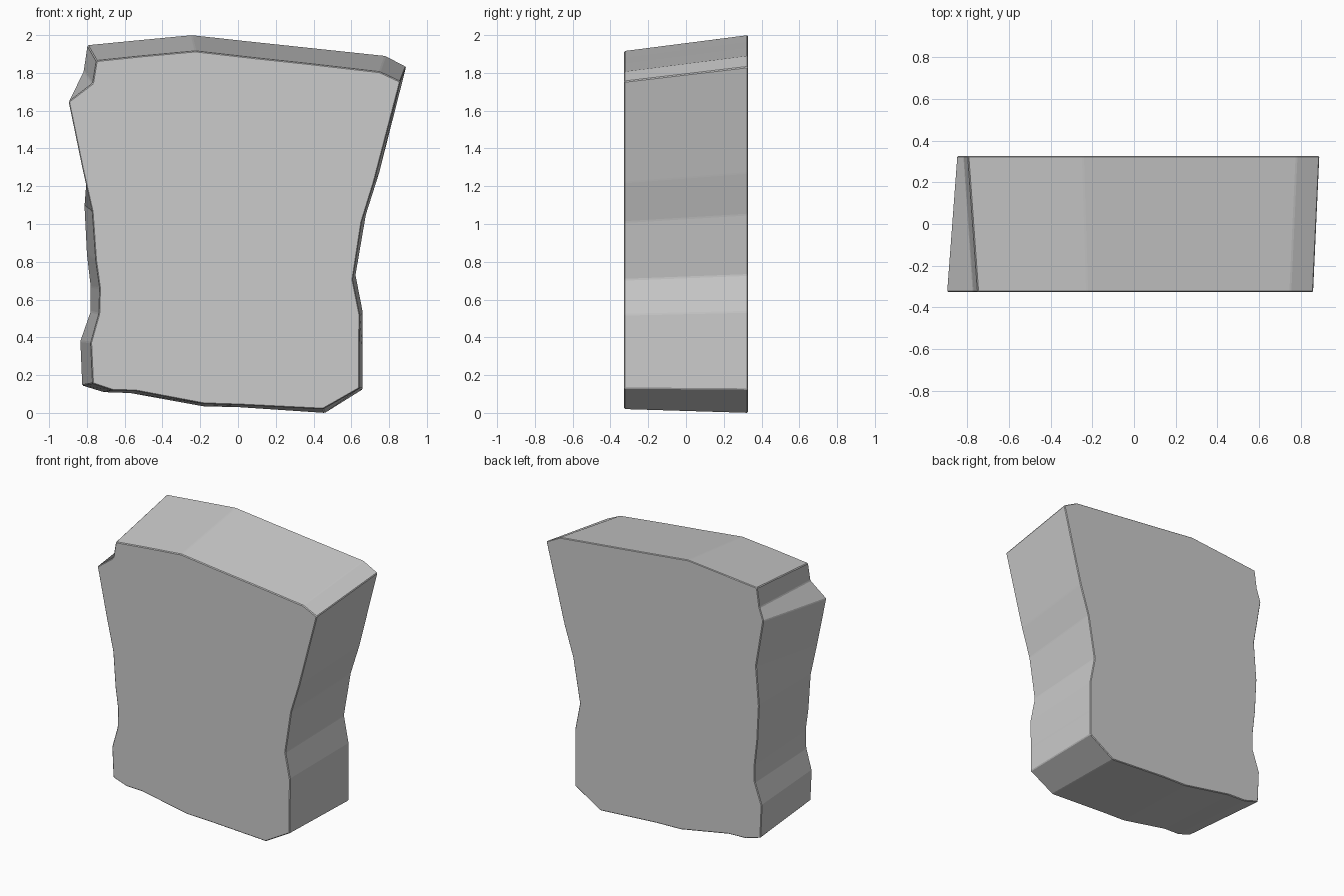
import bpy, bmesh

HALF_DEPTH = 0.327

# Stone outline, clockwise from upper left: (front x, front z, back x, back z)
OUTLINE = [
    # top
    (-.75, 1.865, -.797, 1.947), (-.51, 1.89, -.54, 1.972), (-.225, 1.916, -.245, 2.0),
    (.09, 1.88, .093, 1.963), (.37, 1.85, .375, 1.933), (.75, 1.806, .78, 1.89),
    # right side
    (.86, 1.755, .89, 1.832), (.72, 1.22, .747, 1.27), (.655, 1.01, .677, 1.05),
    (.608, .705, .622, .73), (.645, .52, .66, .535), (.643, .31, .66, .31),
    (.643, .13, .66, .125),
    # bottom
    (.45, .02, .46, .0), (.01, .042, .01, .03), (-.18, .048, -.185, .035),
    (-.54, .116, -.57, .105), (-.665, .12, -.71, .11), (-.77, .155, -.825, .145),
    # left side and notch
    (-.78, .373, -.835, .38), (-.737, .525, -.78, .537), (-.733, .66, -.78, .667),
    (-.754, .81, -.80, .84), (-.772, 1.065, -.813, 1.095), (-.825, 1.30, -.79, 1.38),
    (-.897, 1.648, -.848, 1.72), (-.77, 1.745, -.817, 1.81),
]

# Loft the front outline to the back outline
bm = bmesh.new()
front = [bm.verts.new((a, -HALF_DEPTH, b)) for a, b, _, _ in OUTLINE]
back = [bm.verts.new((c, HALF_DEPTH, d)) for _, _, c, d in OUTLINE]
bm.faces.new(front)
bm.faces.new(back[::-1])
for i in range(len(OUTLINE)):
    j = (i + 1) % len(OUTLINE)
    bm.faces.new((front[i], back[i], back[j], front[j]))
bmesh.ops.recalc_face_normals(bm, faces=bm.faces)

mesh = bpy.data.meshes.new("stone_block")
bm.to_mesh(mesh)
bm.free()
stone = bpy.data.objects.new("stone_block", mesh)
bpy.context.collection.objects.link(stone)

# Narrow chamfer on every edge
bevel = stone.modifiers.new("chamfer", 'BEVEL')
bevel.width = 0.005
bevel.segments = 1
bevel.limit_method = 'NONE'
